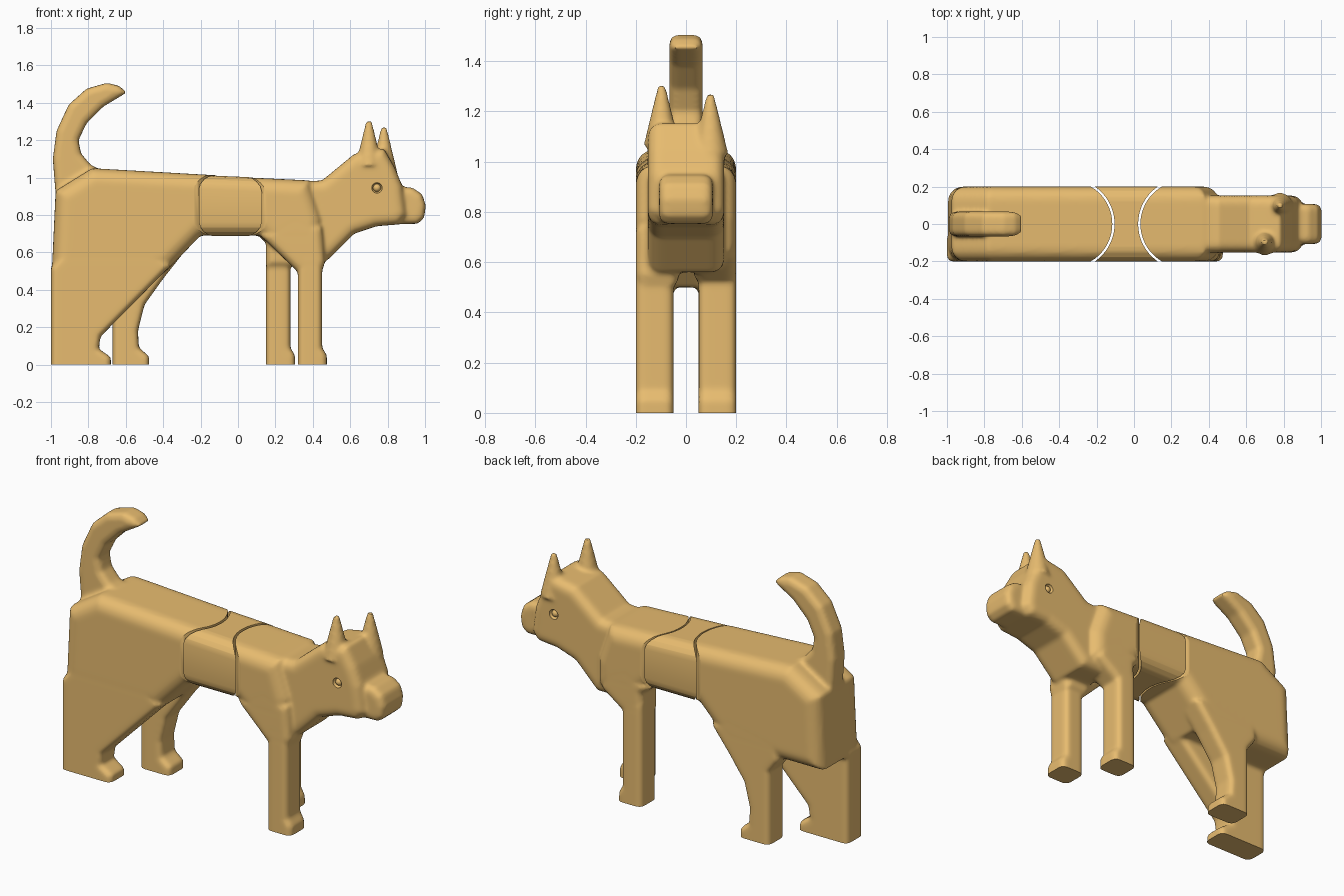
import bpy, bmesh, math
from mathutils import Matrix

if "Cube" in bpy.data.objects:
    bpy.data.objects.remove(bpy.data.objects["Cube"])


def slab(bm, pts, lo, hi, bevel=0.0, axis='y'):
    """Add a profile extruded along y (or z), with rounded rims, to bm."""
    part = bmesh.new()
    rings = []
    for t in (lo, hi):
        rings.append([part.verts.new((a, t, b) if axis == 'y' else (a, b, t)) for a, b in pts])
    caps = [part.faces.new(r) for r in rings]
    n = len(pts)
    for i in range(n):
        j = (i + 1) % n
        part.faces.new((rings[0][i], rings[0][j], rings[1][j], rings[1][i]))
    bmesh.ops.recalc_face_normals(part, faces=part.faces[:])
    if bevel:
        rim = list({e for f in caps for e in f.edges})
        bmesh.ops.bevel(part, geom=rim, offset=bevel, offset_type='OFFSET', segments=4,
                        profile=0.5, affect='EDGES', clamp_overlap=True)
    tmp = bpy.data.meshes.new("tmp")
    part.to_mesh(tmp)
    part.free()
    bm.from_mesh(tmp)
    bpy.data.meshes.remove(tmp)


def to_object(bm, name):
    mesh = bpy.data.meshes.new(name)
    bm.to_mesh(mesh)
    bm.free()
    obj = bpy.data.objects.new(name, mesh)
    bpy.context.collection.objects.link(obj)
    return obj


def finish(obj, cutters, blend=True):
    """Blend the joined parts, run the cutters, apply and shade."""
    if blend:
        m = obj.modifiers.new("blend", 'REMESH')
        m.mode = 'VOXEL'
        m.voxel_size = 0.011
        s = obj.modifiers.new("soften", 'SMOOTH')
        s.factor = 0.5
        s.iterations = 6
    for cutter, op in cutters:
        b = obj.modifiers.new("cut", 'BOOLEAN')
        b.operation = op
        b.solver = 'EXACT'
        b.object = cutter
    bpy.ops.object.select_all(action='DESELECT')
    obj.select_set(True)
    bpy.context.view_layer.objects.active = obj
    for name in [m.name for m in obj.modifiers]:
        bpy.ops.object.modifier_apply(modifier=name)
    bpy.ops.object.shade_smooth_by_angle(angle=math.radians(40))
    for cutter, op in cutters:
        bpy.data.objects.remove(cutter, do_unlink=True)


def arc(cx, r, side):
    lim = 0.228 / r
    return [(cx + side * r * math.cos(a), r * math.sin(a))
            for a in (math.asin(lim) * (i / 12 - 1) for i in range(25))]


def slicer(pts):
    bm = bmesh.new()
    slab(bm, pts, 0.0, 2.0, axis='z')
    obj = to_object(bm, "slicer")
    obj.hide_render = True
    return obj


REAR_C, FRONT_C = -0.347, 0.265      # centres of the curved joints
R_IN, R_OUT = 0.231, 0.243

# Hindquarters: torso, hind legs and tail
bm = bmesh.new()
slab(bm, [(-0.995, 0.50), (-0.385, 0.50), (-0.20, 0.69), (0.10, 0.69), (0.10, 1.0),
          (-0.78, 1.05), (-0.975, 0.93)], -0.2, 0.2, 0.075)
slab(bm, [(-1.0, -0.05), (-0.68, -0.05), (-0.68, 0.04), (-0.745, 0.085), (-0.735, 0.15),
          (-0.36, 0.53), (-0.45, 0.60), (-0.93, 0.60), (-1.0, 0.52)], -0.2, -0.05, 0.03)
slab(bm, [(-0.67, -0.05), (-0.475, -0.05), (-0.475, 0.045), (-0.53, 0.09), (-0.535, 0.18),
          (-0.50, 0.32), (-0.40, 0.46), (-0.29, 0.60), (-0.40, 0.66), (-0.72, 0.60),
          (-0.73, 0.50), (-0.67, 0.42)], 0.05, 0.2, 0.03)
slab(bm, [(-0.97, 0.85), (-0.99, 1.10), (-0.97, 1.25), (-0.905, 1.39), (-0.81, 1.475),
          (-0.70, 1.507), (-0.635, 1.49), (-0.595, 1.455), (-0.72, 1.38), (-0.81, 1.29),
          (-0.853, 1.20), (-0.84, 1.13), (-0.79, 1.07), (-0.70, 1.02), (-0.70, 0.85)],
     -0.066, 0.066, 0.035)
hind = to_object(bm, "hindquarters")
cut = slicer([(-1.5, -0.228)] + arc(REAR_C, R_IN, 1) + [(-1.5, 0.228)])
finish(hind, [(cut, 'INTERSECT')])

# Middle segment between the two curved joints
bm = bmesh.new()
slab(bm, [(-0.4, 0.688), (0.35, 0.688), (0.35, 0.99), (-0.4, 1.022)], -0.2, 0.2, 0.075)
middle = to_object(bm, "middle_body")
cut = slicer(arc(REAR_C, R_OUT, 1) + arc(FRONT_C, R_OUT, -1)[::-1])
finish(middle, [(cut, 'INTERSECT')], blend=False)

# Forequarters: chest, shoulders, front legs, neck, head, snout and ears
bm = bmesh.new()
slab(bm, [(-0.25, 0.69), (0.12, 0.69), (0.20, 0.62), (0.45, 0.62), (0.45, 0.78),
          (0.38, 0.985), (-0.25, 1.015)], -0.2, 0.2, 0.075)
slab(bm, [(0.12, 0.69), (0.315, 0.50), (0.45, 0.50), (0.465, 0.55), (0.45, 0.74),
          (0.30, 0.80)], -0.2, -0.03, 0.04)
slab(bm, [(0.10, 0.70), (0.15, 0.65), (0.15, 0.52), (0.28, 0.52), (0.42, 0.62), (0.40, 0.72),
          (0.25, 0.78)], 0.03, 0.2, 0.04)
for x, y in ((0.32, -0.2), (0.15, 0.05)):
    slab(bm, [(x, -0.05), (x + 0.155, -0.05), (x + 0.155, 0.05), (x + 0.13, 0.09),
              (x + 0.13, 0.60), (x, 0.60)], y, y + 0.15, 0.03)
slab(bm, [(0.25, 0.97), (0.45, 0.985), (0.62, 1.125), (0.78, 1.155), (0.84, 1.05),
          (0.88, 0.95), (0.90, 0.80), (0.86, 0.75), (0.74, 0.74), (0.62, 0.70),
          (0.53, 0.61), (0.48, 0.56), (0.30, 0.56)], -0.152, 0.152, 0.05)
slab(bm, [(0.78, 0.75), (0.96, 0.753), (0.995, 0.785), (1.004, 0.85), (0.985, 0.91),
          (0.935, 0.945), (0.78, 0.96)], -0.107, 0.107, 0.035)
for x, y, tip in ((0.70, -0.097, 1.305), (0.78, 0.097, 1.27)):
    bmesh.ops.create_cone(bm, cap_ends=True, segments=20, radius1=0.072, radius2=0.015,
                          depth=0.24, matrix=Matrix.Translation((x, y, tip - 0.12)))
fore = to_object(bm, "forequarters")
cut = slicer([(1.5, -0.228)] + arc(FRONT_C, R_IN, -1) + [(1.5, 0.228)])

# Eyes: sockets cut into the head, each with a small ball
cutters = [(cut, 'INTERSECT')]
for side in (-1, 1):
    for name, r, y in (("socket", 0.028, 0.152), ("eye", 0.021, 0.131)):
        bm = bmesh.new()
        bmesh.ops.create_uvsphere(bm, u_segments=20, v_segments=12, radius=r,
                                  matrix=Matrix.Translation((0.743, side * y, 0.945)))
        ball = to_object(bm, name)
        if name == "socket":
            ball.hide_render = True
            cutters.append((ball, 'DIFFERENCE'))
        else:
            finish(ball, [], blend=False)
finish(fore, cutters)

# Wood colour on every part
wood = bpy.data.materials.new("wood")
wood.diffuse_color = (0.80, 0.50, 0.16, 1.0)
wood.use_nodes = True
wood.node_tree.nodes["Principled BSDF"].inputs["Base Color"].default_value = wood.diffuse_color
for obj in bpy.context.collection.objects:
    obj.data.materials.clear()
    obj.data.materials.append(wood)
